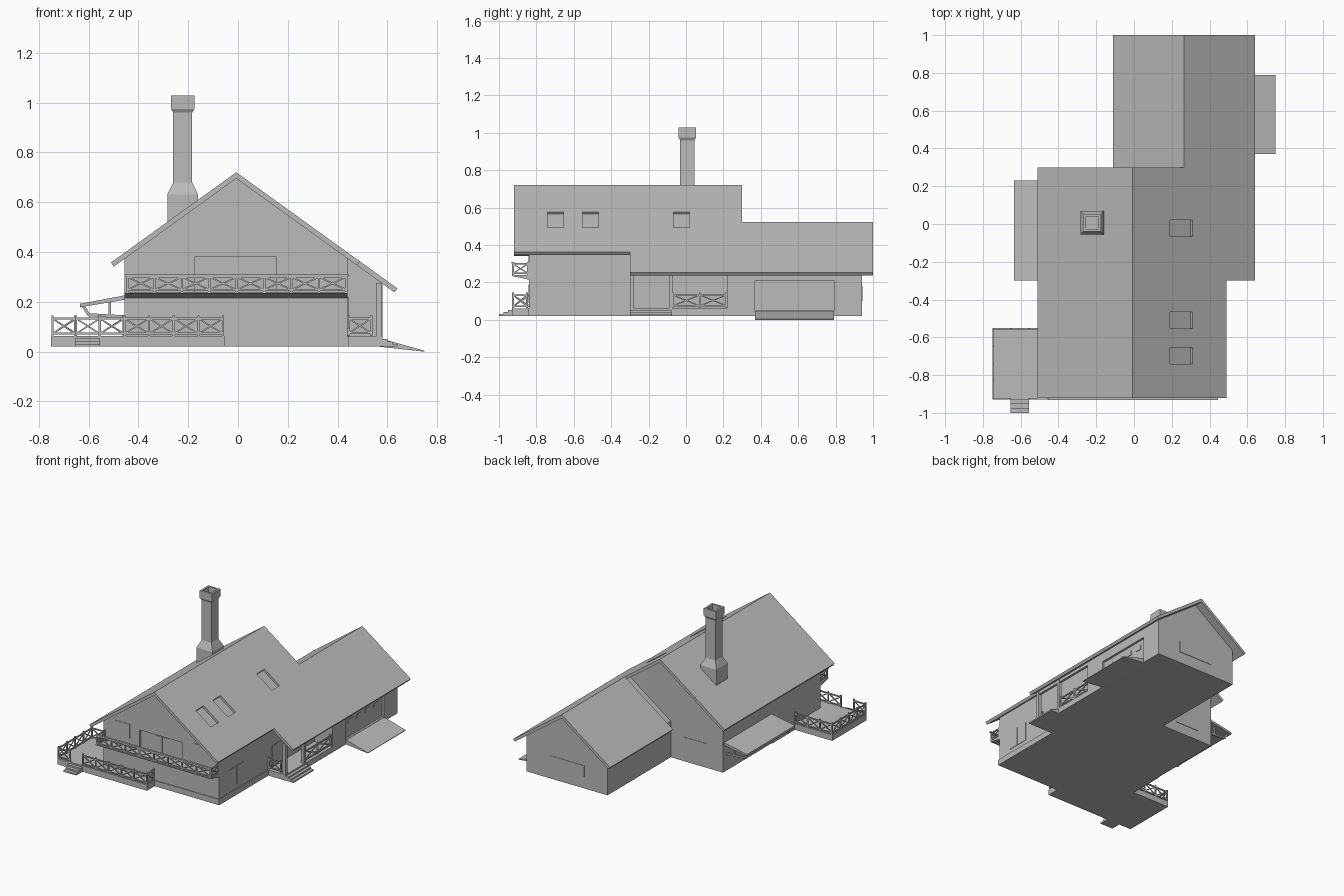
import bpy, bmesh, math
from mathutils import Vector, Matrix

cube = bpy.data.objects.get("Cube")
if cube:
    bpy.data.objects.remove(cube)

grey = bpy.data.materials.new("plain_grey")
grey.use_nodes = True
grey.diffuse_color = (0.5, 0.5, 0.5, 1)
grey.node_tree.nodes["Principled BSDF"].inputs["Base Color"].default_value = (0.5, 0.5, 0.5, 1)

SLOPE = 0.72
ANGLE = math.atan(SLOPE)
RIDGE_X, RIDGE_Z = -0.007, 0.72
WING_X = 0.265
WING_Z = RIDGE_Z - SLOPE * (WING_X - RIDGE_X)
THICK = 0.02
DROP = THICK / math.cos(ANGLE)
BASE = 0.02


def finish(name, bm):
    bmesh.ops.recalc_face_normals(bm, faces=bm.faces)
    mesh = bpy.data.meshes.new(name)
    bm.to_mesh(mesh)
    bm.free()
    mesh.materials.append(grey)
    obj = bpy.data.objects.new(name, mesh)
    bpy.context.collection.objects.link(obj)
    return obj


def add_box(bm, x, y, z, turn=Matrix()):
    """Box from three (low, high) ranges."""
    mid = Vector([sum(r) / 2 for r in (x, y, z)])
    size = [r[1] - r[0] for r in (x, y, z)]
    bmesh.ops.create_cube(bm, matrix=Matrix.Translation(mid) @ turn @ Matrix.Diagonal((*size, 1)))


def boxes(name, *ranges):
    bm = bmesh.new()
    for r in ranges:
        add_box(bm, *r)
    return finish(name, bm)


def extrude(name, points, low, high, axis="y"):
    """Extrude an (x, z) outline along y, or a (y, z) outline along x."""
    bm = bmesh.new()
    place = (lambda p: (p[0], low, p[1])) if axis == "y" else (lambda p: (low, p[0], p[1]))
    face = bm.faces.new([bm.verts.new(place(p)) for p in points])
    new = bmesh.ops.extrude_face_region(bm, geom=[face])["geom"]
    step = Vector((0, high - low, 0)) if axis == "y" else Vector((high - low, 0, 0))
    bmesh.ops.translate(bm, vec=step, verts=[v for v in new if isinstance(v, bmesh.types.BMVert)])
    return finish(name, bm)


def cut(obj, cutter):
    cutter.hide_render = True
    mod = obj.modifiers.new("cut", "BOOLEAN")
    mod.operation, mod.solver, mod.object = "DIFFERENCE", "EXACT", cutter
    bpy.context.view_layer.objects.active = obj
    bpy.ops.object.modifier_apply(modifier=mod.name)
    bpy.data.objects.remove(cutter)


def add_bar(bm, p, q, w):
    p, q = Vector(p), Vector(q)
    turn = (q - p).to_track_quat("Z", "Y").to_matrix().to_4x4()
    size = Matrix.Diagonal((w, w, (q - p).length, 1))
    bmesh.ops.create_cube(bm, matrix=Matrix.Translation((p + q) / 2) @ turn @ size)


def railing(name, runs, z, height):
    """Crossed railing panels along each (start, end, panel count) run."""
    bm = bmesh.new()
    low, high = z + height * 0.12, z + height * 0.85
    for start, end, count in runs:
        a, b = Vector((*start, 0)), Vector((*end, 0))
        at = lambda t, h: a.lerp(b, t) + Vector((0, 0, h))
        for h in (low, high):
            add_bar(bm, at(0, h), at(1, h), 0.008)
        for i in range(count + 1):
            add_bar(bm, at(i / count, z), at(i / count, z + height), 0.009)
        for i in range(count):
            add_bar(bm, at(i / count, low), at((i + 1) / count, high), 0.006)
            add_bar(bm, at(i / count, high), at((i + 1) / count, low), 0.006)
    return finish(name, bm)


def roof(name, apex, left, right, y0, y1):
    """Slab roof with eave ends square to the slope."""
    ax, az = apex
    nx, nz = math.sin(ANGLE) * THICK, math.cos(ANGLE) * THICK
    zl, zr = az - SLOPE * (ax - left), az - SLOPE * (right - ax)
    return extrude(name, [(left, zl), (ax, az), (right, zr), (right - nx, zr - nz),
                          (ax, az - DROP), (left + nx, zl - nz)], y0, y1)


def house(name, apex, left, right, y0, y1):
    ax, az = apex[0], apex[1] - DROP
    return extrude(name, [(left, BASE), (right, BASE), (right, az - SLOPE * (right - ax)),
                          (ax, az), (left, az - SLOPE * (ax - left))], y0, y1)


# Walls, with recessed balcony door and garage door
main_walls = house("main_walls", (RIDGE_X, RIDGE_Z), -0.455, 0.44, -0.84, 0.24)
cut(main_walls, boxes("door_cutter", ((-0.175, 0.155), (-0.9, -0.825), (0.24, 0.38))))
wing_walls = house("wing_walls", (WING_X, WING_Z), -0.05, 0.58, 0.22, 0.94)
cut(wing_walls, boxes("garage_cutter", ((0.565, 0.7), (0.37, 0.79), (0.05, 0.21))))
boxes("plinth", ((-0.46, 0.446), (-0.845, -0.3), (BASE, 0.06)))

# Roofs
main_roof = roof("main_roof", (RIDGE_X, RIDGE_Z), -0.51, 0.49, -0.92, 0.30)
roof("wing_roof", (WING_X, WING_Z), -0.11, 0.64, 0.30, 1.0)
nx, nz = math.sin(ANGLE) * THICK, math.cos(ANGLE) * THICK
roof_z = lambda x: RIDGE_Z - SLOPE * (x - RIDGE_X)
extrude("porch_roof", [(0.49, roof_z(0.49)), (0.64, roof_z(0.64)), (0.64 - nx, roof_z(0.64) - nz),
                       (0.49 - nx, roof_z(0.49) - nz)], -0.30, 0.30)

# Sunken skylights
bm = bmesh.new()
tilt = Matrix.Rotation(ANGLE, 4, "Y")
for y in (-0.697, -0.51, -0.023):
    add_box(bm, (0.178, 0.322), (y - 0.043, y + 0.043), (roof_z(0.25) - 0.015, roof_z(0.25) + 0.015), tilt)
cut(main_roof, finish("skylight_cutter", bm))

# Chimney: stacked square rings, hollow at the top
bm = bmesh.new()
rings = []
for half, z in ((0.062, 0.4), (0.062, 0.63), (0.038, 0.68), (0.038, 0.96),
                (0.047, 0.975), (0.047, 1.028), (0.033, 1.028), (0.033, 0.95)):
    rings.append([bm.verts.new((-0.222 + half * sx, 0.007 + half * sy, z))
                  for sx, sy in ((-1, -1), (1, -1), (1, 1), (-1, 1))])
for a, b in zip(rings, rings[1:]):
    for i in range(4):
        j = (i + 1) % 4
        bm.faces.new((a[i], a[j], b[j], b[i]))
bm.faces.new(rings[0])
bm.faces.new(rings[-1])
finish("chimney", bm)

# Balcony
extrude("balcony_floor", [(-0.93, 0.24), (-0.84, 0.24), (-0.84, 0.215), (-0.93, 0.234)], -0.455, 0.44, "x")
railing("balcony_railing", [((-0.445, -0.925), (0.435, -0.925), 8), ((-0.445, -0.925), (-0.445, -0.845), 1),
                            ((0.435, -0.925), (0.435, -0.845), 1)], 0.24, 0.07)
boxes("balcony_handrail", ((-0.455, 0.445), (-0.932, -0.918), (0.302, 0.31)))

# Terrace, its steps and railing
boxes("terrace", ((-0.75, -0.45), (-0.93, -0.55), (BASE, 0.062)),
      ((-0.45, -0.055), (-0.93, -0.84), (BASE, 0.062)))
boxes("terrace_steps", *[((-0.655, -0.555), (-1.0 + 0.024 * i, -0.93), (BASE, 0.03 + 0.011 * i)) for i in range(3)])
railing("terrace_railing", [((-0.745, -0.925), (-0.655, -0.925), 1), ((-0.555, -0.925), (-0.06, -0.925), 5),
                            ((-0.745, -0.925), (-0.745, -0.555), 4), ((-0.745, -0.555), (-0.46, -0.555), 3),
                            ((-0.06, -0.925), (-0.06, -0.85), 1)], 0.062, 0.083)

# Side canopy and its brackets
extrude("side_canopy", [(-0.635, 0.192), (-0.455, 0.226), (-0.455, 0.208), (-0.635, 0.178)], -0.30, 0.23)
bm = bmesh.new()
for y in (-0.27, 0.2):
    add_bar(bm, (-0.455, y, 0.14), (-0.6, y, 0.148), 0.012)
    add_bar(bm, (-0.6, y, 0.148), (-0.622, y, 0.185), 0.012)
    add_bar(bm, (-0.515, y, 0.14), (-0.515, y, 0.2), 0.01)
finish("canopy_brackets", bm)

# Entrance porch
boxes("porch_floor", ((0.44, 0.58), (-0.30, 0.22), (BASE, 0.06)))
boxes("porch_posts", *[((0.555, 0.577), (y, y + 0.02), (0.06, roof_z(0.577) - DROP))
                       for y in (-0.298, -0.092)],
      ((0.558, 0.575), (-0.29, 0.22), (0.255, roof_z(0.575) - DROP)))
boxes("porch_steps", *[((0.58, 0.6 + 0.02 * i), (-0.30, -0.075), (BASE, 0.05 - 0.01 * i)) for i in range(3)])
railing("porch_railing", [((0.445, -0.29), (0.535, -0.29), 1), ((0.567, -0.07), (0.567, 0.217), 2)], 0.065, 0.08)

# Garage ramp and door windows
extrude("garage_ramp", [(0.565, 0.05), (0.6, 0.045), (0.748, 0.004), (0.748, 0.0), (0.565, 0.02)], 0.37, 0.79)
boxes("garage_door_windows", *[((0.56, 0.569), (0.41 + 0.095 * i, 0.46 + 0.095 * i), (0.145, 0.175))
                               for i in range(4)])

# Doors and windows as thin plates
boxes("balcony_door", *[((x, x + 0.046), (-0.828, -0.821), (0.24, 0.37)) for x in (-0.055, -0.006)])
front, rear = (-0.843, -0.838), (0.238, 0.243)
boxes("gable_windows", ((-0.36, -0.25), front, (0.3, 0.4)), ((0.235, 0.345), front, (0.3, 0.4)))
boxes("lower_front_windows", ((-0.02, 0.1), front, (0.09, 0.19)), ((0.2, 0.4), front, (0.09, 0.19)))
boxes("rear_windows", ((-0.34, -0.15), rear, (0.09, 0.19)), ((0.13, 0.4), (0.938, 0.943), (0.1, 0.18)))
boxes("side_windows", *[((0.438, 0.443), (y, y + 0.075), (0.09, 0.22)) for y in (-0.73, -0.645)])
boxes("entrance_door", ((0.438, 0.443), (-0.25, -0.15), (0.06, 0.21)))
